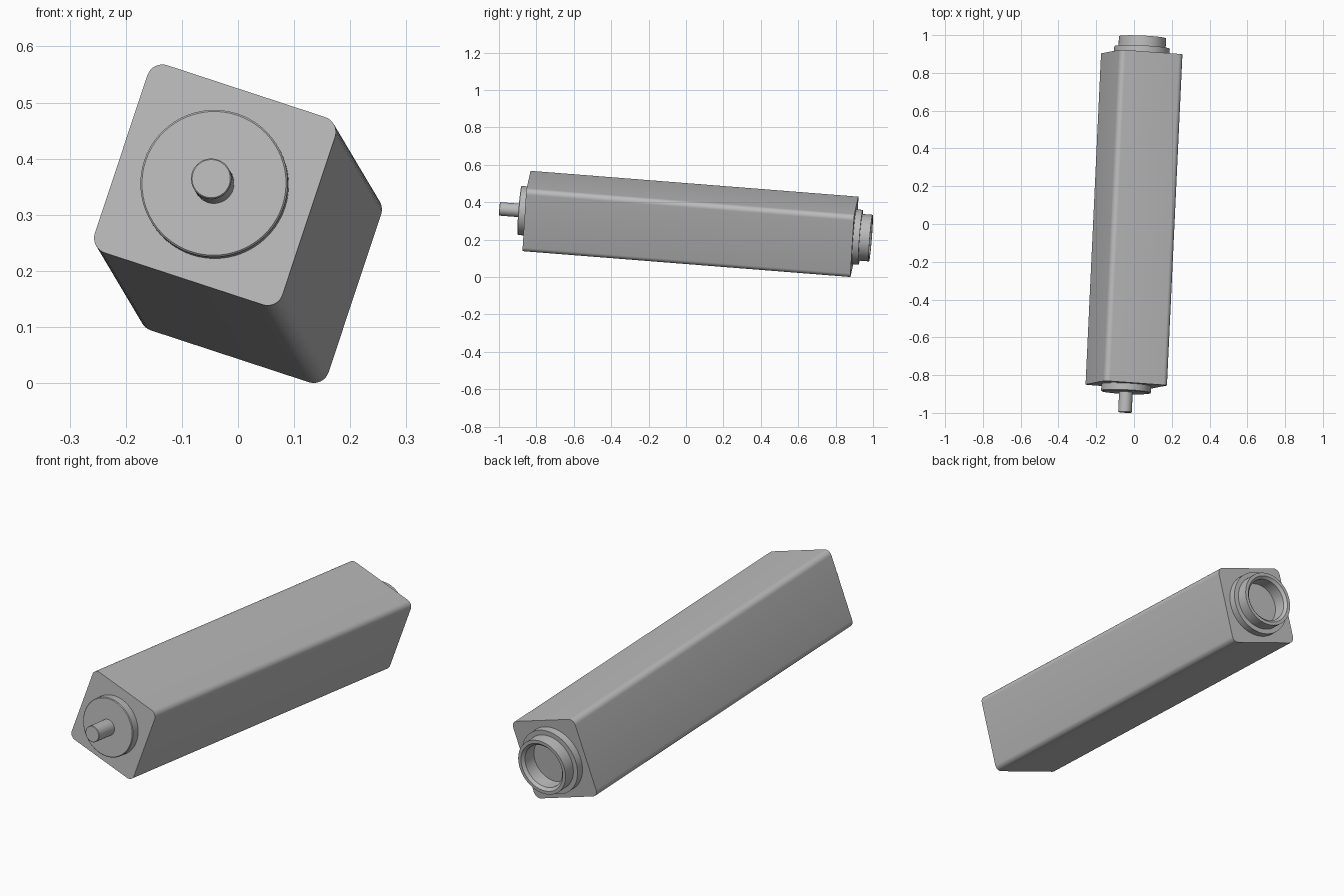
import bpy, bmesh, math
from mathutils import Matrix, Vector

cube = bpy.data.objects.get("Cube")
if cube:
    bpy.data.objects.remove(cube, do_unlink=True)

grey = bpy.data.materials.new("plain_grey")
grey.use_nodes = True
colour = (0.5, 0.5, 0.5, 1)
grey.diffuse_color = colour
grey.node_tree.nodes["Principled BSDF"].inputs["Base Color"].default_value = colour

# Tilted frame: local y runs along the body, local x and z across it
axis = Vector((0.082, 1.752, -0.138)).normalized()
roll = math.radians(18.4)
across = Vector((math.cos(roll), 0, -math.sin(roll)))
across = (across - axis * across.dot(axis)).normalized()
up = across.cross(axis)
frame = Matrix((across, axis, up)).transposed().to_4x4()
frame.translation = (0, 0.024, 0.284)


def finish(name, bm):
    bmesh.ops.recalc_face_normals(bm, faces=bm.faces)
    mesh = bpy.data.meshes.new(name)
    bm.to_mesh(mesh)
    bm.free()
    mesh.materials.append(grey)
    mesh.shade_smooth()
    mesh.set_sharp_from_angle(angle=math.radians(30))
    obj = bpy.data.objects.new(name, mesh)
    obj.matrix_world = frame
    bpy.context.collection.objects.link(obj)


def lathe(name, profile, sides=64):
    """Turn (radius, position) pairs about local y and cap both ends."""
    bm = bmesh.new()
    rings = []
    for r, y in profile:
        angles = [2 * math.pi * i / sides for i in range(sides)]
        rings.append([bm.verts.new((r * math.cos(a), y, r * math.sin(a))) for a in angles])
    for a, b in zip(rings, rings[1:]):
        for i in range(sides):
            j = (i + 1) % sides
            bm.faces.new((a[i], a[j], b[j], b[i]))
    bm.faces.new(rings[0])
    bm.faces.new(rings[-1])
    finish(name, bm)


# Square body with rounded long edges
half = 0.88
bm = bmesh.new()
bmesh.ops.create_cube(bm, size=1)
bmesh.ops.scale(bm, vec=(0.353, 2 * half, 0.353), verts=bm.verts)
long_edges = [e for e in bm.edges if abs(e.verts[0].co.y - e.verts[1].co.y) > 1]
bmesh.ops.bevel(bm, geom=long_edges, offset=0.028, segments=8, profile=0.5, affect='EDGES')
finish("body", bm)

# Front boss and shaft
lathe("front_boss", [(0.1315, -half + 0.01), (0.1315, -0.915), (0.1285, -0.918)])
lathe("shaft", [(0.036, -0.91), (0.036, -1.023), (0.034, -1.025)])

# Rear collar and hollow socket
lathe("rear_collar", [(0.147, half - 0.01), (0.147, 0.914), (0.11, 0.914),
                      (0.11, half - 0.01)])
lathe("rear_socket", [(0.125, half), (0.125, 0.968), (0.11, 0.968),
                      (0.098, 0.956), (0.098, 0.895)])
